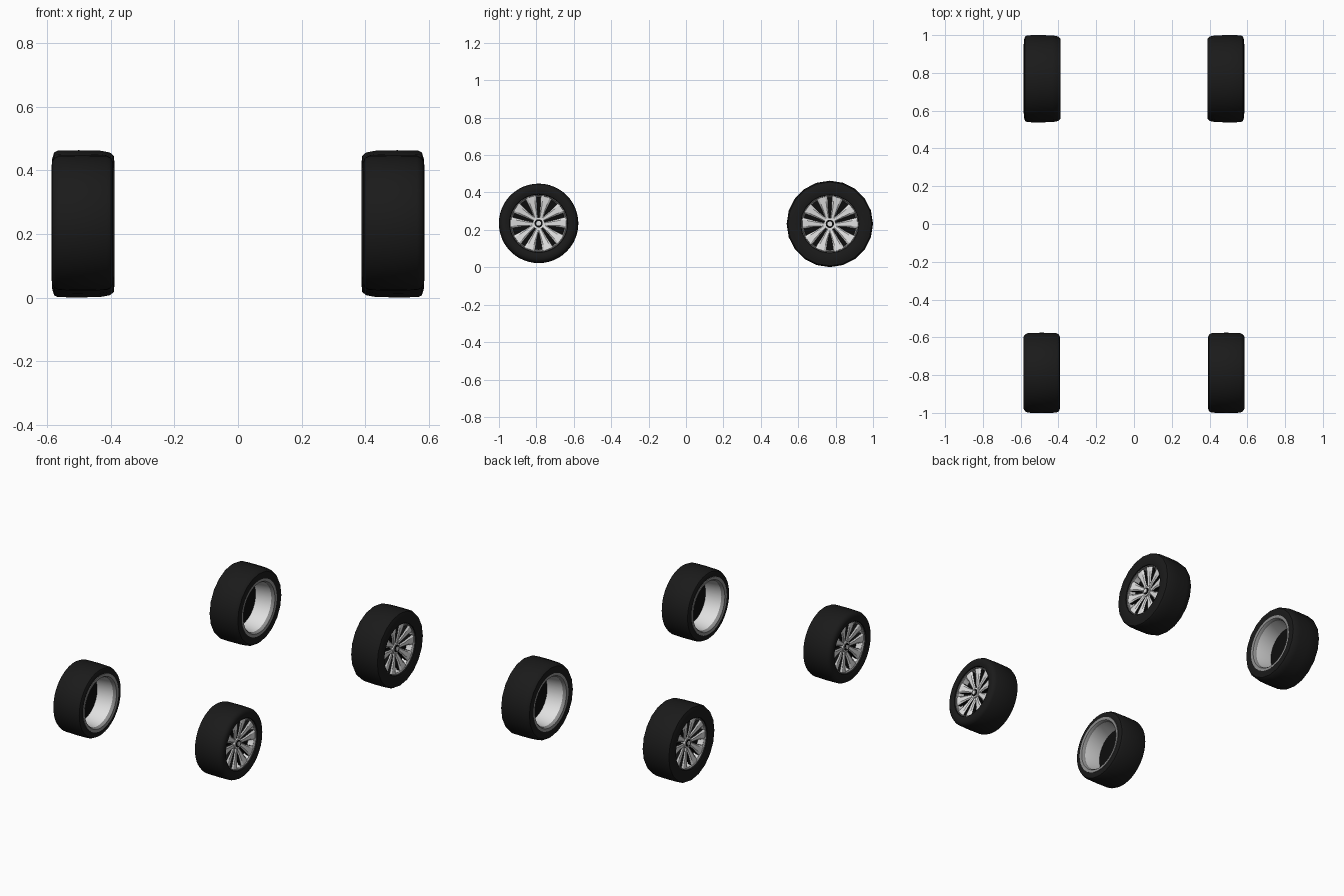
import bpy, bmesh, math
from mathutils import Vector

if "Cube" in bpy.data.objects:
    bpy.data.objects.remove(bpy.data.objects["Cube"])

def mat(name, v):
    m = bpy.data.materials.new(name)
    m.diffuse_color = (v, v, v, 1)
    m.use_nodes = True
    m.node_tree.nodes["Principled BSDF"].inputs["Base Color"].default_value = m.diffuse_color
    return m

RUBBER = mat("black_rubber", 0.0105)
SILVER = mat("silver", 0.75)
GREY = mat("mid_grey", 0.27)
BLACK = mat("black_backing", 0.004)

def finish(bm, name, mats, loc, angle=35):
    bmesh.ops.recalc_face_normals(bm, faces=bm.faces)
    me = bpy.data.meshes.new(name)
    bm.to_mesh(me)
    bm.free()
    for m in mats:
        me.materials.append(m)
    ob = bpy.data.objects.new(name, me)
    ob.location = loc
    bpy.context.collection.objects.link(ob)
    bpy.ops.object.select_all(action='DESELECT')
    ob.select_set(True)
    bpy.context.view_layer.objects.active = ob
    bpy.ops.object.shade_smooth_by_angle(angle=math.radians(angle))
    return ob

def lathe(name, profile, n, m, side, loc):
    """Closed (x, radius) outline turned about the axle."""
    bm = bmesh.new()
    rings = []
    for i in range(n):
        a = 2 * math.pi * i / n
        rings.append([bm.verts.new((side * x, r * math.cos(a), r * math.sin(a))) for x, r in profile])
    k = len(profile)
    for i in range(n):
        p, q = rings[i], rings[(i + 1) % n]
        for j in range(k):
            bm.faces.new((p[j], p[(j + 1) % k], q[(j + 1) % k], q[j]))
    return finish(bm, name, [m], loc, 40)

def disc(name, x0, x1, r, n, m, side, loc):
    bm = bmesh.new()
    loops = [[bm.verts.new((side * x, r * math.cos(2 * math.pi * i / n), r * math.sin(2 * math.pi * i / n)))
              for i in range(n)] for x in (x0, x1)]
    for l in loops:
        bm.faces.new(l)
    for i in range(n):
        j = (i + 1) % n
        bm.faces.new((loops[0][i], loops[0][j], loops[1][j], loops[1][i]))
    return finish(bm, name, [m], loc)

def spokes(side, loc):
    """Five split spokes; every half is a tapered bar with a bevelled face and dark flanks."""
    bm = bmesh.new()
    # radius, slot edge, outer edge, front x
    stations = [(0.022, 0.002, 0.022, 0.545), (0.075, 0.008, 0.042, 0.556), (0.148, 0.012, 0.070, 0.566)]
    for k in range(5):
        a = math.pi / 2 + k * 2 * math.pi / 5
        u = Vector((0, math.cos(a), math.sin(a)))
        v = Vector((0, -math.sin(a), math.cos(a)))
        for h in (-1, 1):
            rows = []
            for r, e0, e1, x in stations:
                b = 0.2 * (e1 - e0)
                pts = [(e0, x - 0.025), (e0, x - 0.006), (e0 + b, x), (e1 - b, x), (e1, x - 0.006), (e1, x - 0.025)]
                rows.append([bm.verts.new(u * (math.sqrt(r * r - e * e) if r > 0.1 else r)
                             + v * (h * e) + Vector((side * px, 0, 0))) for e, px in pts])
            for p, q in zip(rows, rows[1:]):
                for j in range(6):
                    f = bm.faces.new((p[j], p[(j + 1) % 6], q[(j + 1) % 6], q[j]))
                    f.material_index = 1 if j in (0, 4, 5) else 0
            bm.faces.new(rows[0])
            bm.faces.new(rows[-1])
    return finish(bm, "wheel_spokes", [SILVER, BLACK], loc, 20)

# tyre outlines: (axle x, radius)
FRONT_TYRE = [(0.395, 0.168), (0.393, 0.192), (0.398, 0.204), (0.412, 0.211), (0.49, 0.2125),
              (0.562, 0.211), (0.576, 0.204), (0.584, 0.192), (0.585, 0.175), (0.578, 0.156), (0.56, 0.15),
              (0.55, 0.158), (0.42, 0.158)]
REAR_TYRE = [(0.392, 0.168), (0.388, 0.195), (0.39, 0.214), (0.402, 0.224), (0.432, 0.2295),
             (0.50, 0.231), (0.565, 0.23), (0.577, 0.224), (0.583, 0.205), (0.584, 0.175), (0.578, 0.156),
             (0.56, 0.15), (0.55, 0.158), (0.42, 0.158)]

for end, y, z, outline, n in (("front", -0.788, 0.235, FRONT_TYRE, 48), ("rear", 0.769, 0.232, REAR_TYRE, 20)):
    for s in (-1, 1):
        loc = (0, y, z)
        lathe(end + "_tyre", outline, n, RUBBER, s, loc)
        # barrel and inner lip of the rim
        lathe("rim_barrel", [(0.41, 0.148), (0.41, 0.16), (0.56, 0.158), (0.56, 0.146), (0.50, 0.138)], 40, SILVER, s, loc)
        lathe("rim_inner_lip", [(0.393, 0.155), (0.391, 0.172), (0.412, 0.172), (0.412, 0.147), (0.402, 0.148)],
              40, GREY, s, loc)
        # thin edge on the outer face
        lathe("rim_outer_edge", [(0.55, 0.146), (0.572, 0.149), (0.572, 0.153), (0.55, 0.154)], 40, GREY, s, loc)
        # dark backing behind the spokes
        disc("brake_backing", 0.515, 0.525, 0.143, 40, BLACK, s, loc)
        spokes(s, loc)
        # hub with dark ring and cap
        disc("hub", 0.52, 0.553, 0.032, 20, SILVER, s, loc)
        disc("hub_ring", 0.55, 0.556, 0.022, 20, BLACK, s, loc)
        disc("hub_cap", 0.55, 0.560, 0.013, 16, SILVER, s, loc)
        # wheel nuts
        for k in range(5):
            a = -math.pi / 2 + k * 2 * math.pi / 5
            disc("wheel_nut", 0.52, 0.548, 0.007, 8, GREY, s,
                 (0, y + 0.042 * math.cos(a), z + 0.042 * math.sin(a)))
